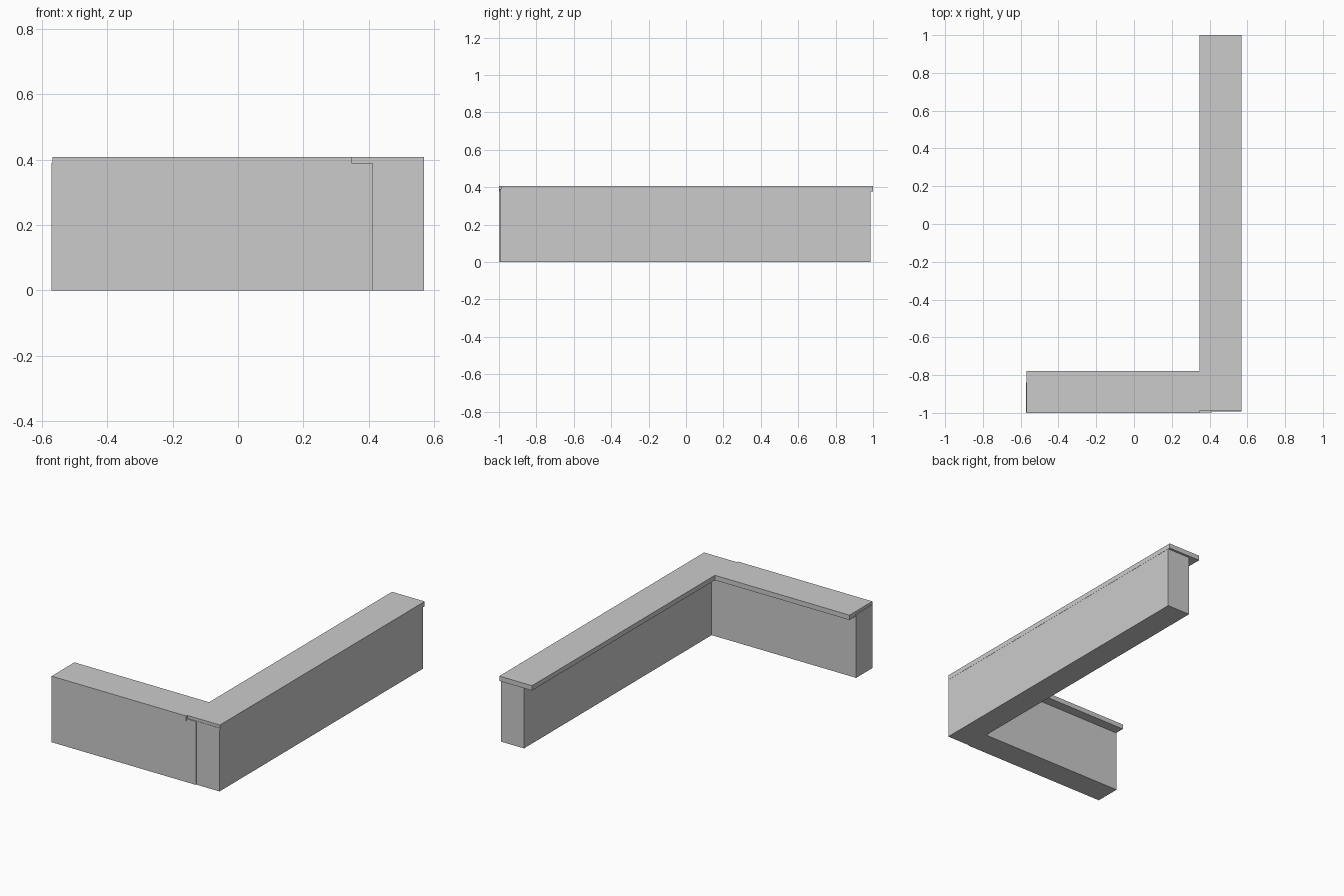
import bpy

if "Cube" in bpy.data.objects:
    bpy.data.objects.remove(bpy.data.objects["Cube"])


def box(name, x, y, z):
    """Axis-aligned box given by (min, max) ranges."""
    bpy.ops.mesh.primitive_cube_add(
        size=1, location=[(a + b) / 2 for a, b in (x, y, z)])
    ob = bpy.context.object
    ob.name = name
    ob.scale = [b - a for a, b in (x, y, z)]
    bpy.ops.object.transform_apply(location=False, rotation=False, scale=True)
    return ob


# Counter bodies, set back on the inner side of the L
box("long_counter_body", (0.412, 0.569), (-0.992, 0.986), (0, 0.39))
box("short_counter_body", (-0.571, 0.412), (-0.997, -0.838), (0, 0.39))

# Counter tops, overhanging the inner side
box("long_counter_top", (0.348, 0.57), (-0.99, 1.0), (0.378, 0.408))
box("short_counter_top", (-0.568, 0.348), (-1.0, -0.778), (0.378, 0.408))
